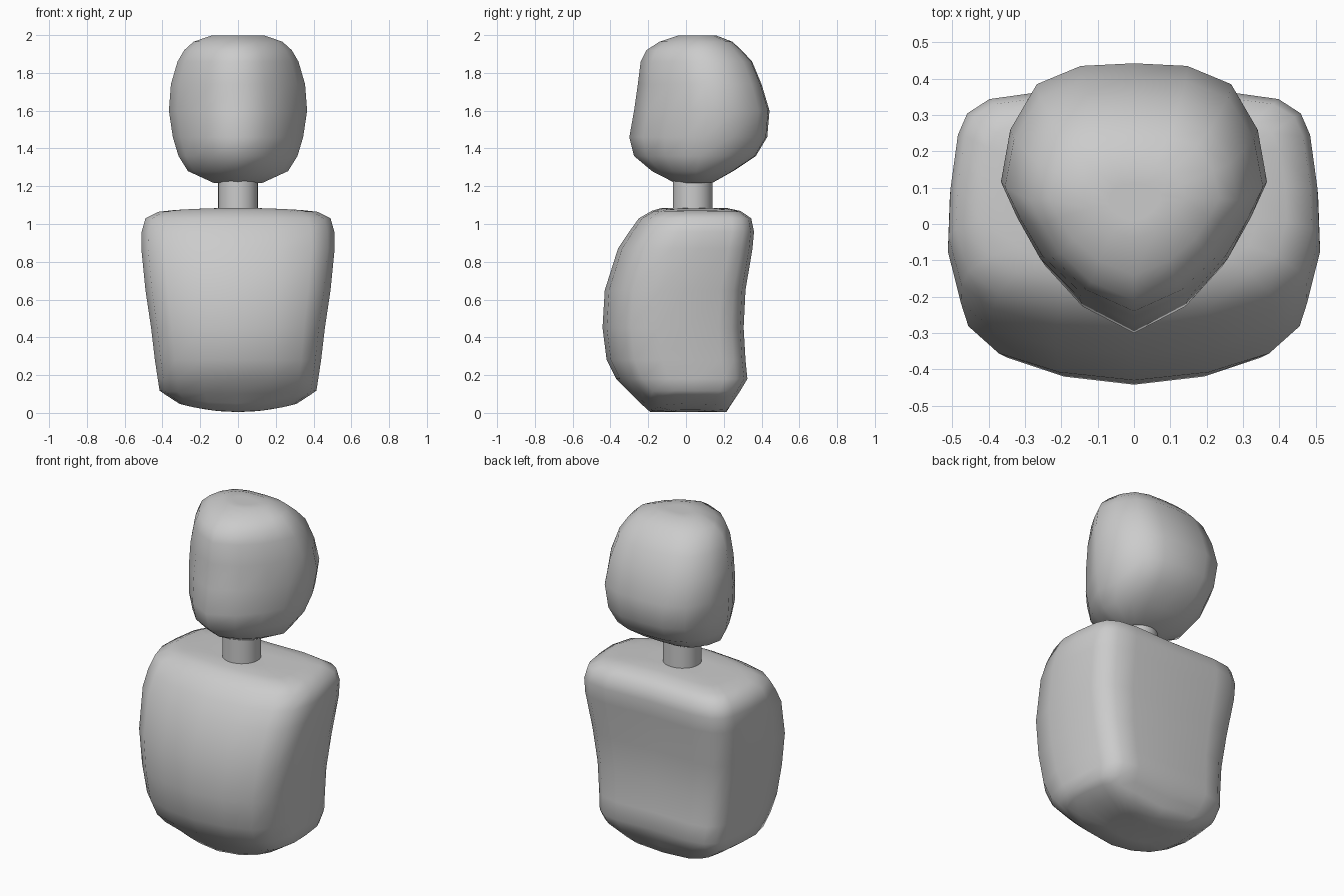
import bpy, bmesh

if "Cube" in bpy.data.objects:
    bpy.data.objects.remove(bpy.data.objects["Cube"])


def loft(name, section, rings):
    """Loft a half section (mirrored in x) through rings of
    (z, half width, front y, back y, upward bend per x squared)."""
    outline = section + [(-x, y) for x, y in section[-2:0:-1]]
    n = len(outline)
    bm = bmesh.new()

    def make_ring(z, hw, yf, yb, k, s=1.0):
        mid, half = (yf + yb) / 2, (yb - yf) / 2
        return [bm.verts.new((x * hw * s, mid + y * half * s, z + k * (x * hw * s) ** 2))
                for x, y in outline]

    loops = [make_ring(*rings[0], 0.5)]
    loops += [make_ring(*r) for r in rings]
    loops.append(make_ring(*rings[-1], 0.5))
    for a, b in zip(loops, loops[1:]):
        for i in range(n):
            j = (i + 1) % n
            bm.faces.new((a[i], a[j], b[j], b[i]))
    # close both ends with fans
    for ring, loop in ((rings[0], loops[0]), (rings[-1], loops[-1])):
        centre = bm.verts.new((0, (ring[2] + ring[3]) / 2, ring[0]))
        for i in range(n):
            bm.faces.new((loop[i], loop[(i + 1) % n], centre))
    bmesh.ops.recalc_face_normals(bm, faces=bm.faces)
    for f in bm.faces:
        f.smooth = True
    mesh = bpy.data.meshes.new(name)
    bm.to_mesh(mesh)
    bm.free()
    obj = bpy.data.objects.new(name, mesh)
    bpy.context.collection.objects.link(obj)
    return obj


# Torso: boxy body with a bulging front and slightly hollow back
torso_section = [(0, -1), (.42, -.94), (.76, -.8), (.93, -.6), (1, -.2), (.99, .2),
                 (.95, .65), (.9, .83), (.78, .95), (.55, 1), (0, .97)]
loft("torso", torso_section, [
    (0.005, .31, -.19, .22, .45),
    (0.05, .38, -.24, .25, .30),
    (0.10, .415, -.29, .28, .10),
    (0.18, .425, -.37, .325, 0),
    (0.28, .44, -.42, .315, 0),
    (0.45, .46, -.442, .305, 0),
    (0.65, .49, -.43, .315, 0),
    (0.87, .512, -.36, .352, 0),
    (0.96, .51, -.30, .36, 0),
    (1.03, .49, -.25, .345, 0),
    (1.07, .42, -.18, .29, -.03),
    (1.085, .34, -.13, .22, -.1),
])

# Head: rounded back, face tapering to a point at the front
head_section = [(0, -1), (.41, -.8), (.71, -.49), (.88, -.18), (1, .09),
                (.93, .49), (.73, .84), (.4, .98), (0, 1)]
loft("head", head_section, [
    (1.218, .13, -.06, .14, 0),
    (1.28, .265, -.18, .25, 0),
    (1.36, .315, -.275, .37, 0),
    (1.46, .345, -.30, .43, 0),
    (1.60, .366, -.275, .442, 0),
    (1.74, .355, -.255, .40, 0),
    (1.86, .32, -.24, .35, 0),
    (1.92, .285, -.21, .295, 0),
    (1.965, .235, -.14, .245, 0),
    (1.998, .14, -.04, .16, 0),
])

# Neck: plain cylinder between torso and head
bpy.ops.mesh.primitive_cylinder_add(vertices=32, radius=.105, depth=.22,
                                    location=(0, .035, 1.15))
bpy.context.object.name = "neck"
bpy.ops.object.shade_smooth_by_angle()
